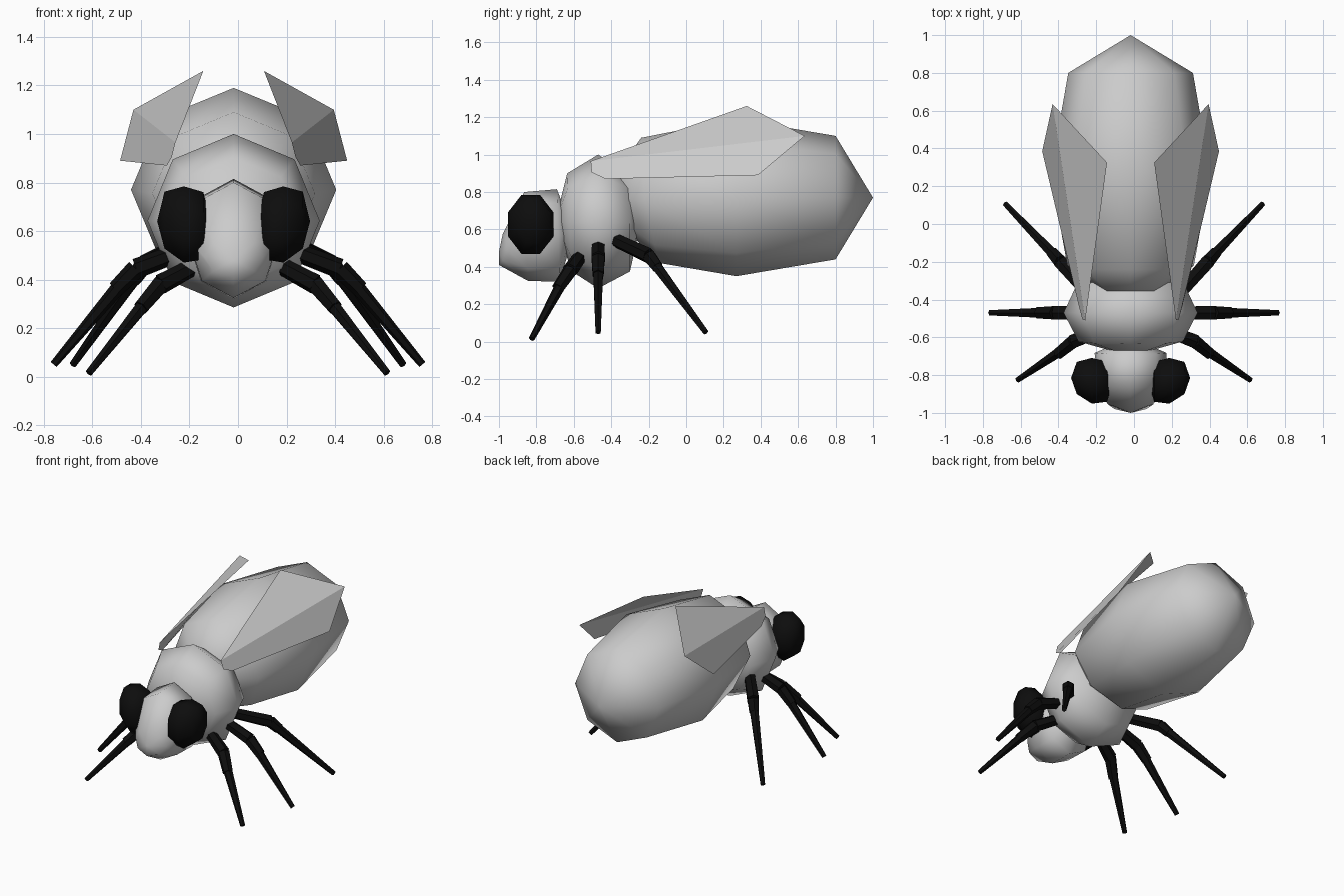
import bpy, bmesh, math
from mathutils import Vector

if "Cube" in bpy.data.objects:
    bpy.data.objects.remove(bpy.data.objects["Cube"])

CX = -0.018  # centre line of the body
black = bpy.data.materials.new("black")
black.diffuse_color = (0.004, 0.004, 0.004, 1)
black.use_nodes = True
black.node_tree.nodes["Principled BSDF"].inputs["Base Color"].default_value = black.diffuse_color


def finish(name, bm, mat=None, smooth=True, closed=True):
    if closed:
        bmesh.ops.recalc_face_normals(bm, faces=bm.faces)
    for f in bm.faces:
        f.smooth = smooth
    me = bpy.data.meshes.new(name)
    bm.to_mesh(me)
    bm.free()
    ob = bpy.data.objects.new(name, me)
    bpy.context.collection.objects.link(ob)
    if mat:
        me.materials.append(mat)
    return ob


def loft(bm, start, rings, end):
    """Close a stack of point rings with a pole at each end."""
    loops = [[bm.verts.new(p) for p in r] for r in rings]
    n = len(loops[0])
    a, b = bm.verts.new(start), bm.verts.new(end)
    for i in range(n):
        j = (i + 1) % n
        bm.faces.new((a, loops[0][i], loops[0][j]))
        bm.faces.new((b, loops[-1][j], loops[-1][i]))
        for p, q in zip(loops, loops[1:]):
            bm.faces.new((p[i], q[i], q[j], p[j]))


def body(name, start, rings, end):
    """Eight-sided rounded form along y; ring = top y,z, bottom y,z, half width, side bow."""
    pts = []
    for yt, zt, yb, zb, w, bow in rings:
        ring = []
        for k in range(8):
            a = math.pi * k / 4
            c, s = math.cos(a), math.sin(a)
            ring.append((CX + w * s, (yt + yb) / 2 + (yt - yb) / 2 * c + bow * s * s,
                         (zt + zb) / 2 + (zt - zb) / 2 * c))
        pts.append(ring)
    bm = bmesh.new()
    loft(bm, (CX, *start), pts, (CX, *end))
    return finish(name, bm)


# Body masses
body("abdomen", (-0.48, 0.75), [(-0.24, 1.09, -0.14, 0.42, 0.335, -0.03),
                                (0.27, 1.19, 0.27, 0.35, 0.423, 0),
                                (0.80, 1.10, 0.80, 0.44, 0.33, 0)], (1.0, 0.77))
body("thorax", (-0.70, 0.64), [(-0.635, 0.90, -0.61, 0.375, 0.275, 0),
                               (-0.47, 1.0, -0.47, 0.285, 0.355, 0),
                               (-0.30, 0.89, -0.30, 0.375, 0.275, 0)], (-0.24, 0.64))
body("head", (-1.0, 0.48), [(-0.98, 0.575, -1.0, 0.41, 0.12, 0.035),
                            (-0.865, 0.80, -0.845, 0.325, 0.185, 0),
                            (-0.69, 0.815, -0.675, 0.32, 0.19, 0)], (-0.60, 0.58))

# Eyes: flattened octagonal buttons on the sides of the head
for side, label in ((-1, "left"), (1, "right")):
    rings = []
    for x, y, z, ry, rz in ((0.285, -0.815, 0.645, 0.092, 0.127),
                            (0.205, -0.83, 0.627, 0.131, 0.170),
                            (0.125, -0.835, 0.622, 0.115, 0.150)):
        rings.append([(CX + side * x, y + ry * math.cos(a), z + rz * math.sin(a))
                      for a in (math.pi / 8 + math.pi / 4 * k for k in range(8))])
    bm = bmesh.new()
    loft(bm, (CX + side * 0.315, -0.815, 0.64), rings, (CX + side * 0.09, -0.83, 0.62))
    finish(label + "_eye", bm, black)


def segment(bm, a, b, r1, r2, sides=6):
    """Tapered capped bar from a to b."""
    a, b = Vector(a), Vector(b)
    d = b - a
    m = d.to_track_quat('Z', 'Y').to_matrix().to_4x4()
    m.translation = (a + b) / 2
    bmesh.ops.create_cone(bm, cap_ends=True, segments=sides, radius1=r1, radius2=r2,
                          depth=d.length, matrix=m)


# Legs: two thick upper pieces and one tapering shin
LEGS = {
    "front_leg": ((0.19, -0.57, 0.45), (0.32, -0.62, 0.38), (0.40, -0.685, 0.285), (0.615, -0.825, 0.015)),
    "middle_leg": ((0.22, -0.47, 0.52), (0.42, -0.47, 0.445), (0.505, -0.47, 0.36), (0.76, -0.47, 0.05)),
    "rear_leg": ((0.24, -0.37, 0.54), (0.39, -0.20, 0.46), (0.43, -0.155, 0.40), (0.68, 0.105, 0.05)),
}
for side, label in ((-1, "left"), (1, "right")):
    for name, path in LEGS.items():
        a, b, c, t = [(side * x, y, z) for x, y, z in path]
        bm = bmesh.new()
        segment(bm, a, b, 0.037, 0.042)
        segment(bm, b, c, 0.040, 0.034)
        segment(bm, Vector(b).lerp(Vector(c), 0.6), t, 0.031, 0.016)
        finish(label + "_" + name, bm, black, smooth=False)

# Wings: thin creased sheets
WING = ((0.24, -0.51, 0.965), (0.125, 0.325, 1.26), (0.413, 0.635, 1.10),
        (0.468, 0.385, 0.89), (0.275, -0.43, 0.87), (0.255, -0.505, 0.905))
for side, label in ((-1, "left"), (1, "right")):
    bm = bmesh.new()
    v = [bm.verts.new((CX + side * x, y, z)) for x, y, z in WING]
    for idx in ((0, 1, 2), (0, 2, 3, 4, 5)):
        f = bm.faces.new([v[i] for i in idx])
        f.normal_update()
        if f.normal.z < 0:
            f.normal_flip()
    finish(label + "_wing", bm, smooth=False, closed=False)
